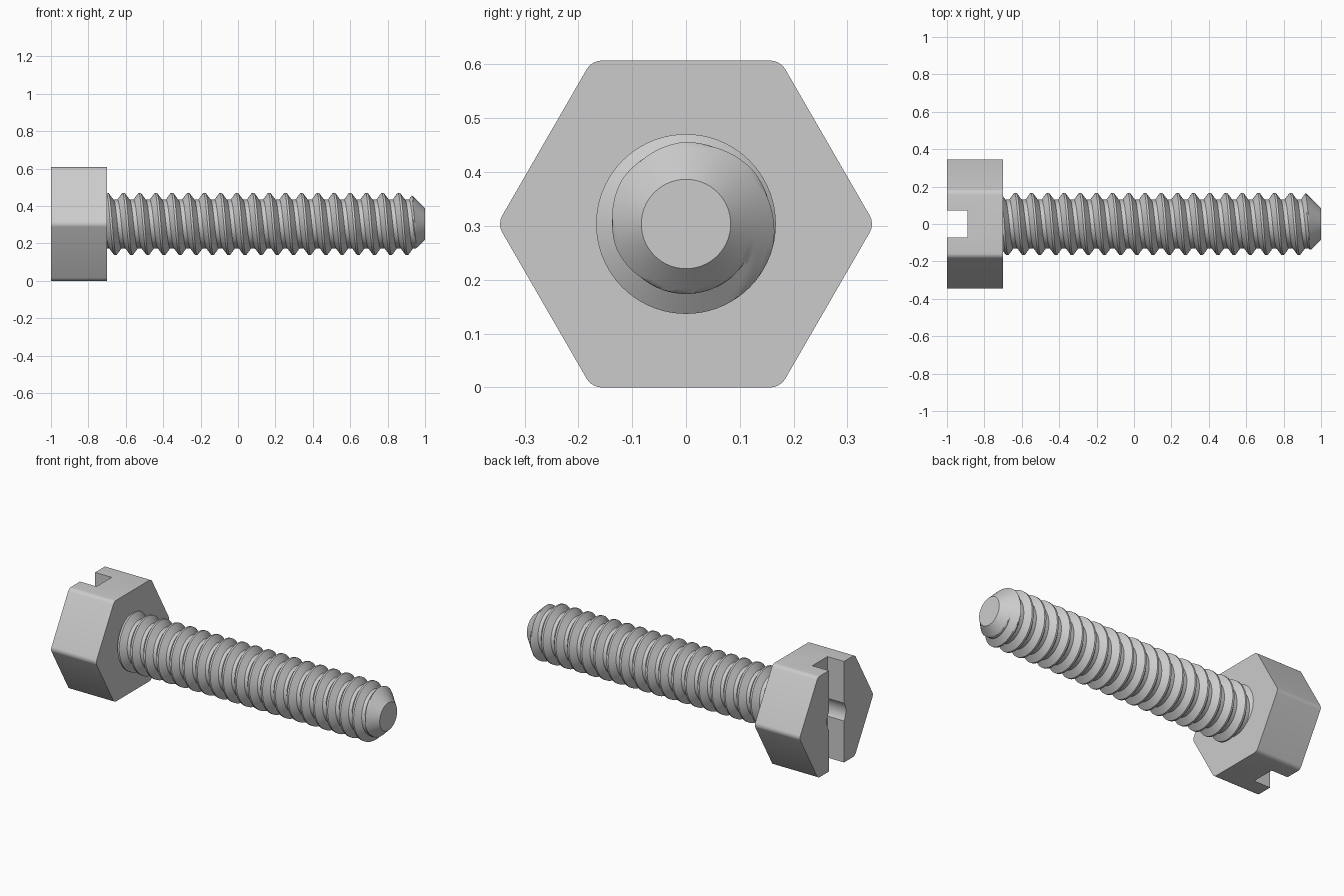
import bpy, bmesh, math
from mathutils import Matrix

if "Cube" in bpy.data.objects:
    bpy.data.objects.remove(bpy.data.objects["Cube"], do_unlink=True)

AXIS_Z = 0.3035
HEAD_START, HEAD_END, TIP = -1.0, -0.7, 1.0

steel = bpy.data.materials.new("grey steel")
steel.use_nodes = True
steel.diffuse_color = (0.6, 0.6, 0.6, 1)
steel.node_tree.nodes["Principled BSDF"].inputs["Base Color"].default_value = (0.6, 0.6, 0.6, 1)


def make_object(name, bm):
    bmesh.ops.recalc_face_normals(bm, faces=bm.faces)
    mesh = bpy.data.meshes.new(name)
    bm.to_mesh(mesh)
    bm.free()
    mesh.materials.append(steel)
    obj = bpy.data.objects.new(name, mesh)
    bpy.context.collection.objects.link(obj)
    return obj


def activate(obj):
    bpy.ops.object.select_all(action="DESELECT")
    obj.select_set(True)
    bpy.context.view_layer.objects.active = obj


def x_prism(bm, sides, radius, x0, x1):
    """Prism or cylinder lying along x, with a corner on the y axis."""
    ring = [bm.verts.new((x0, radius * math.cos(math.tau * i / sides),
                          AXIS_Z + radius * math.sin(math.tau * i / sides)))
            for i in range(sides)]
    base = bm.faces.new(ring)
    top = bmesh.ops.extrude_face_region(bm, geom=[base], use_keep_orig=True)["geom"]
    bmesh.ops.translate(bm, vec=(x1 - x0, 0, 0),
                        verts=[v for v in top if isinstance(v, bmesh.types.BMVert)])


def cut(obj, cutter):
    cutter.hide_render = True
    mod = obj.modifiers.new("cut", "BOOLEAN")
    mod.operation, mod.solver, mod.object = "DIFFERENCE", "EXACT", cutter
    activate(obj)
    bpy.ops.object.modifier_apply(modifier=mod.name)
    bpy.data.objects.remove(cutter, do_unlink=True)


# Hexagonal head with rounded corners
bm = bmesh.new()
x_prism(bm, 6, AXIS_Z / math.cos(math.pi / 6), HEAD_START, HEAD_END)
corners = [e for e in bm.edges if abs(e.verts[0].co.x - e.verts[1].co.x) > 0.1]
bmesh.ops.bevel(bm, geom=corners, offset=0.0173, segments=5, profile=0.5, affect="EDGES")
head = make_object("hex_head", bm)

# Driver slot across the head
bm = bmesh.new()
bmesh.ops.create_cube(bm, size=1, matrix=Matrix.Translation((-1.0, 0, AXIS_Z))
                      @ Matrix.Diagonal((0.22, 0.144, 1, 1)))
cut(head, make_object("slot_cutter", bm))

# Blind bore in the middle of the slot
bm = bmesh.new()
x_prism(bm, 64, 0.09, -1.1, -0.73)
cut(head, make_object("bore_cutter", bm))

# Threaded shank: a right-handed helical grid clipped by the tip chamfer
PITCH, CREST, ROOT, TIP_R = 0.0866, 0.167, 0.13, 0.083
SEGS, ROWS, TURNS = 72, 16, 23
SHANK_START = HEAD_END - 0.01
FIRST = -0.634 - 2 * PITCH


def thread_radius(u):
    d = abs((u + 0.5) % 1 - 0.5)
    blend = min(max((d - 0.0625) / 0.3125, 0), 1)
    return CREST + (ROOT - CREST) * blend


def shank_point(seg, row):
    x = FIRST + PITCH * (row / ROWS + seg / SEGS)
    r = min(thread_radius(row / ROWS), TIP_R + TIP - x)
    if x <= SHANK_START:
        x, r = SHANK_START, ROOT
    if x >= TIP:
        x, r = TIP, TIP_R
    a = math.tau * seg / SEGS
    return (x, r * math.cos(a), AXIS_Z + r * math.sin(a))


bm = bmesh.new()
total = TURNS * ROWS
grid = [[bm.verts.new(shank_point(s, k)) for k in range(total)] for s in range(SEGS)]
for s in range(SEGS):
    last = s == SEGS - 1
    nxt, shift = (grid[0], ROWS) if last else (grid[s + 1], 0)
    for k in range(total - 1 - shift):
        bm.faces.new((grid[s][k], nxt[k + shift], nxt[k + 1 + shift], grid[s][k + 1]))
bmesh.ops.remove_doubles(bm, verts=bm.verts, dist=0.0002)
bmesh.ops.dissolve_degenerate(bm, edges=bm.edges, dist=0.0001)
# Drop slivers left lying in the end planes, then close both ends
flat = [f for f in bm.faces if max(v.co.x for v in f.verts) - min(v.co.x for v in f.verts) < 1e-5]
bmesh.ops.delete(bm, geom=flat, context="FACES")
loose = [v for v in bm.verts if not v.link_faces]
bmesh.ops.delete(bm, geom=loose, context="VERTS")
for end_x in (SHANK_START, TIP):
    rim = [v for v in bm.verts if abs(v.co.x - end_x) < 1e-5]
    rim.sort(key=lambda v: math.atan2(v.co.z - AXIS_Z, v.co.y))
    bm.faces.new(rim)
shank = make_object("threaded_shank", bm)

for obj in (head, shank):
    activate(obj)
    bpy.ops.object.shade_smooth_by_angle(angle=math.radians(30))
